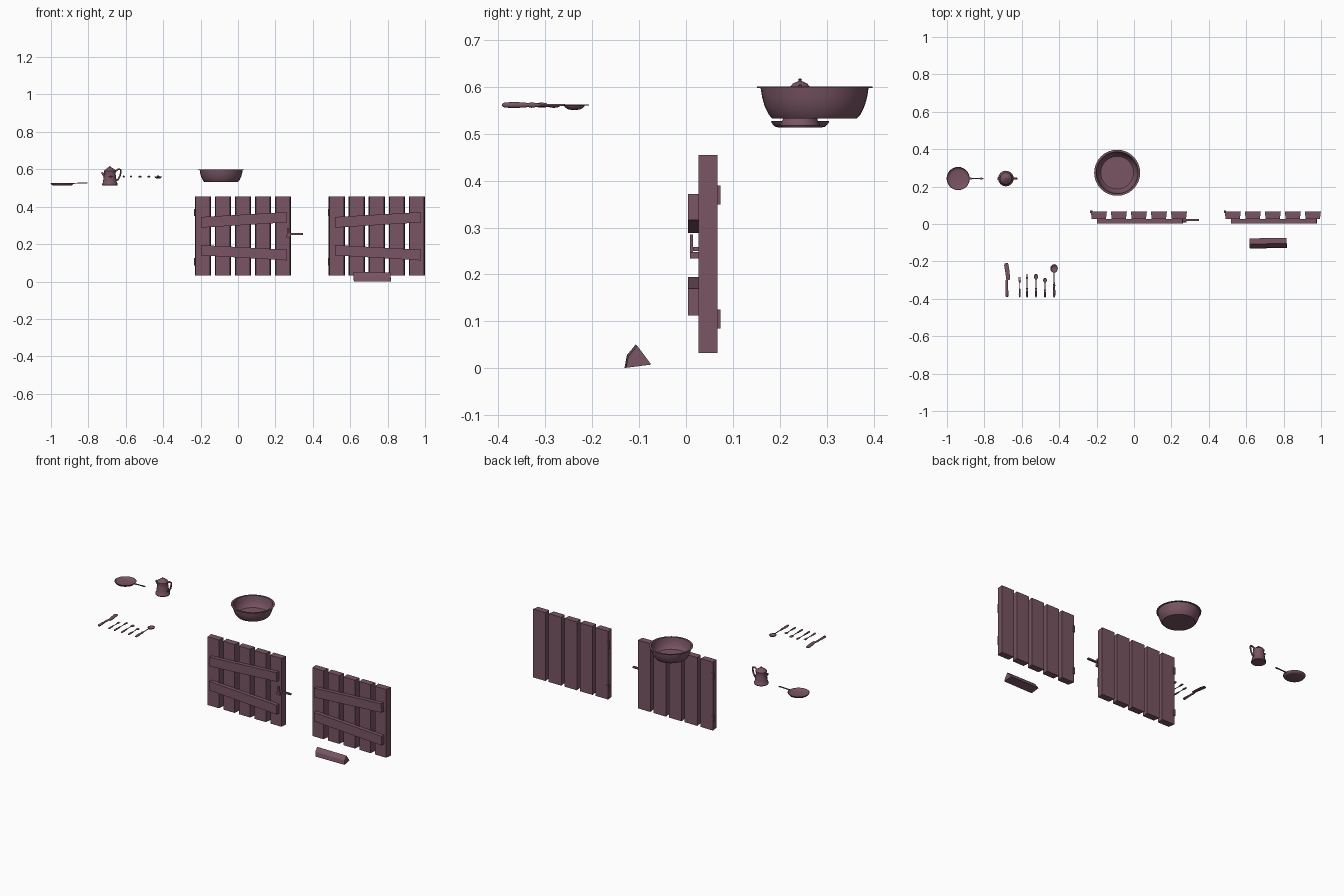
import bpy, bmesh, math
from mathutils import Vector, Matrix

if "Cube" in bpy.data.objects:
    bpy.data.objects.remove(bpy.data.objects["Cube"])

mat = bpy.data.materials.new("plum")
mat.diffuse_color = (0.19, 0.09, 0.125, 1)
mat.use_nodes = True
mat.node_tree.nodes["Principled BSDF"].inputs["Base Color"].default_value = mat.diffuse_color


def finish(name, bm, smooth=False):
    bmesh.ops.remove_doubles(bm, verts=bm.verts, dist=1e-5)
    bmesh.ops.recalc_face_normals(bm, faces=bm.faces)
    me = bpy.data.meshes.new(name)
    bm.to_mesh(me)
    bm.free()
    ob = bpy.data.objects.new(name, me)
    bpy.context.collection.objects.link(ob)
    me.materials.append(mat)
    if smooth:
        bpy.ops.object.select_all(action='DESELECT')
        ob.select_set(True)
        bpy.context.view_layer.objects.active = ob
        bpy.ops.object.shade_smooth_by_angle(angle=math.radians(40))
    return ob


def loft(name, rings, smooth=False):
    """Skin closed rings of points and cap both ends."""
    bm = bmesh.new()
    vs = [[bm.verts.new(p) for p in r] for r in rings]
    n = len(rings[0])
    for a, b in zip(vs, vs[1:]):
        for i in range(n):
            bm.faces.new((a[i], a[(i + 1) % n], b[(i + 1) % n], b[i]))
    bm.faces.new(vs[0])
    bm.faces.new(vs[-1])
    return finish(name, bm, smooth)


def box(name, x0, x1, y0, y1, z0, z1):
    return loft(name, [[(x, y0, z0), (x, y1, z0), (x, y1, z1), (x, y0, z1)] for x in (x0, x1)])


def lathe(name, prof, centre, n=24):
    cx, cy = centre
    return loft(name, [[(cx + r * math.cos(2 * math.pi * i / n), cy + r * math.sin(2 * math.pi * i / n), z)
                        for i in range(n)] for r, z in prof], True)


def tube_y(name, x, z, prof, n=10, flat=1.0):
    """Turned handle along y; prof holds (y, radius)."""
    return loft(name, [[(x + r * math.cos(2 * math.pi * i / n), y, z + flat * r * math.sin(2 * math.pi * i / n))
                        for i in range(n)] for y, r in prof], True)


def prism(name, pts, axis, lo, hi):
    put = (lambda a, b, t: (a, t, b)) if axis == 'y' else (lambda a, b, t: (a, b, t))
    return loft(name, [[put(a, b, t) for a, b in pts] for t in (lo, hi)])


# Two plank shutters with battens and hinges
for side, x0 in (("left", -0.231), ("right", 0.485)):
    for i in range(5):
        a = x0 + i * 0.107
        pts = [(a + 0.005, 0.027), (a + 0.081, 0.027), (a + 0.086, 0.067), (a, 0.067)]
        prism(side + "_plank", pts, 'z', 0.033, 0.455)
    l, r = x0 + 0.033, x0 + 0.493
    prism(side + "_upper_batten", [(l, 0.288), (r, 0.316), (r - 0.002, 0.371), (l, 0.345)], 'y', 0.004, 0.027)
    prism(side + "_lower_batten", [(l, 0.140), (r, 0.113), (r, 0.170), (l, 0.195)], 'y', 0.004, 0.027)
    for z in (0.085, 0.349):
        box(side + "_hinge", x0 - 0.004, x0 + 0.008, 0.058, 0.073, z, z + 0.040)

# Latch on the left shutter
box("latch_plate", 0.257, 0.280, 0.008, 0.028, 0.234, 0.248)
box("latch_handle", 0.261, 0.274, 0.008, 0.015, 0.246, 0.285)
box("latch_bar", 0.262, 0.347, 0.015, 0.027, 0.250, 0.259)

# Split log
section = [(-0.131, 0.001), (-0.077, 0.011), (-0.107, 0.051), (-0.126, 0.028)]
loft("split_log", [[(x + (0.003 if i == 0 else 0), y + d, z + (0 if i == 0 else e))
                    for i, (y, z) in enumerate(section)]
                   for x, d, e in ((0.617, 0, 0), (0.815, 0.003, -0.003))])

# Wash basin
lathe("basin", [(0.090, 0.532), (0.098, 0.541), (0.107, 0.560), (0.112, 0.578), (0.115, 0.597),
                (0.123, 0.597), (0.123, 0.600), (0.112, 0.600), (0.109, 0.580), (0.104, 0.561),
                (0.095, 0.543), (0.088, 0.536)], (-0.090, 0.274), 32)

# Frying pan
lathe("pan", [(0.045, 0.513), (0.054, 0.515), (0.060, 0.522), (0.062, 0.526), (0.060, 0.527),
              (0.057, 0.522), (0.051, 0.518), (0.044, 0.516)], (-0.940, 0.243), 28)
loft("pan_handle", [[(x, 0.243 + s * w, z + t) for s, t in ((-1, -.002), (1, -.002), (1, .002), (-1, .002))]
                    for x, w, z in ((-0.882, 0.006, 0.524), (-0.860, 0.003, 0.526), (-0.830, 0.003, 0.527),
                                    (-0.815, 0.005, 0.527), (-0.805, 0.003, 0.527))])

# Coffee pot with lid, spout and handle
P = (-0.685, 0.243)
lathe("pot_body", [(0.039, 0.513), (0.042, 0.517), (0.041, 0.523), (0.037, 0.529), (0.035, 0.545),
                   (0.032, 0.565), (0.030, 0.580), (0.032, 0.586), (0.032, 0.592)], P, 16)
lathe("pot_lid", [(0.032, 0.592), (0.028, 0.597), (0.020, 0.601), (0.015, 0.607), (0.006, 0.611),
                  (0.003, 0.612), (0.004, 0.615), (0.001, 0.618)], P, 16)
loft("pot_spout", [[(x, P[1] + s * w, z + t) for s, t in ((-1, d), (1, d), (0.5, -d), (-0.5, -d))]
                   for x, z, w, d in ((-0.705, 0.562, 0.012, 0.014), (-0.720, 0.572, 0.009, 0.010),
                                      (-0.731, 0.583, 0.006, 0.005))])
cu = bpy.data.curves.new("pot_handle", 'CURVE')
cu.dimensions = '3D'
cu.bevel_depth = 0.005
cu.bevel_resolution = 1
path = [(-0.658, 0.588), (-0.640, 0.600), (-0.628, 0.599), (-0.626, 0.586), (-0.632, 0.562), (-0.641, 0.545),
        (-0.652, 0.540)]
sp = cu.splines.new('POLY')
sp.points.add(len(path) - 1)
for p, (x, z) in zip(sp.points, path):
    p.co = (x, P[1], z, 1)
cu.use_fill_caps = True
cu.materials.append(mat)
bpy.context.collection.objects.link(bpy.data.objects.new("pot_handle", cu))


# Cutlery handles, turned along y
Z = 0.561


def handle(name, x, neck, s=1.0):
    y0 = -0.392
    L = neck - y0
    prof = [(0, .002), (.04, .005), (.22, .006), (.42, .004), (.47, .0055), (.54, .004), (.6, .0025), (1, .002)]
    tube_y(name, x, Z, [(y0 + t * L, r * s) for t, r in prof])


def spoon(name, x, y, rx, ry, depth):
    bm = bmesh.new()
    n, rings = 16, []
    steps = [(0.1, 0.0), (0.55, 0.16), (0.85, 0.5), (1.0, 1.0), (0.9, 1.0), (0.75, 0.62), (0.45, 0.32), (0.1, 0.2)]
    loft(name, [[(x + rx * k * math.cos(2 * math.pi * i / n), y + ry * k * math.sin(2 * math.pi * i / n),
                  Z + depth * (h - 1)) for i in range(n)] for k, h in steps], True)
    bm.free()


# Spoons and ladle
for name, x, y, rx, ry, d, s in (("soup_spoon", -0.524, -0.282, 0.011, 0.015, 0.006, 0.9),
                                 ("tea_spoon", -0.476, -0.301, 0.010, 0.013, 0.005, 0.9),
                                 ("serving_spoon", -0.427, -0.238, 0.020, 0.023, 0.011, 1.15)):
    handle(name + "_handle", x, y - ry + 0.003, s)
    spoon(name + "_bowl", x, y, rx, ry, d)

# Forks with three tines
for name, x, tip in (("small_fork", -0.611, -0.284), ("dinner_fork", -0.572, -0.266)):
    handle(name + "_handle", x, tip - 0.030, 0.9)
    prism(name + "_head", [(x - .002, tip - .033), (x + .002, tip - .033), (x + .006, tip - .022),
                           (x + .006, tip - .017), (x - .006, tip - .017), (x - .006, tip - .022)],
          'z', Z - 0.0015, Z + 0.0015)
    for k in (-1, 0, 1):
        c = x + k * 0.0048
        box(name + "_tine", c - .0012, c + .0012, tip - .018, tip, Z - 0.0012, Z + 0.0012)

# Broad curved knife
prism("knife_blade", [(-0.682, -0.300), (-0.664, -0.298), (-0.664, -0.270), (-0.668, -0.235), (-0.674, -0.207),
                      (-0.692, -0.211), (-0.694, -0.222), (-0.688, -0.260)], 'z', Z - 0.0015, Z + 0.0015)
tube_y("knife_handle", -0.680, Z, [(-0.390, .004), (-0.386, .008), (-0.360, .008), (-0.335, .006),
                                  (-0.305, .007), (-0.296, .005)], 10, 0.75)
